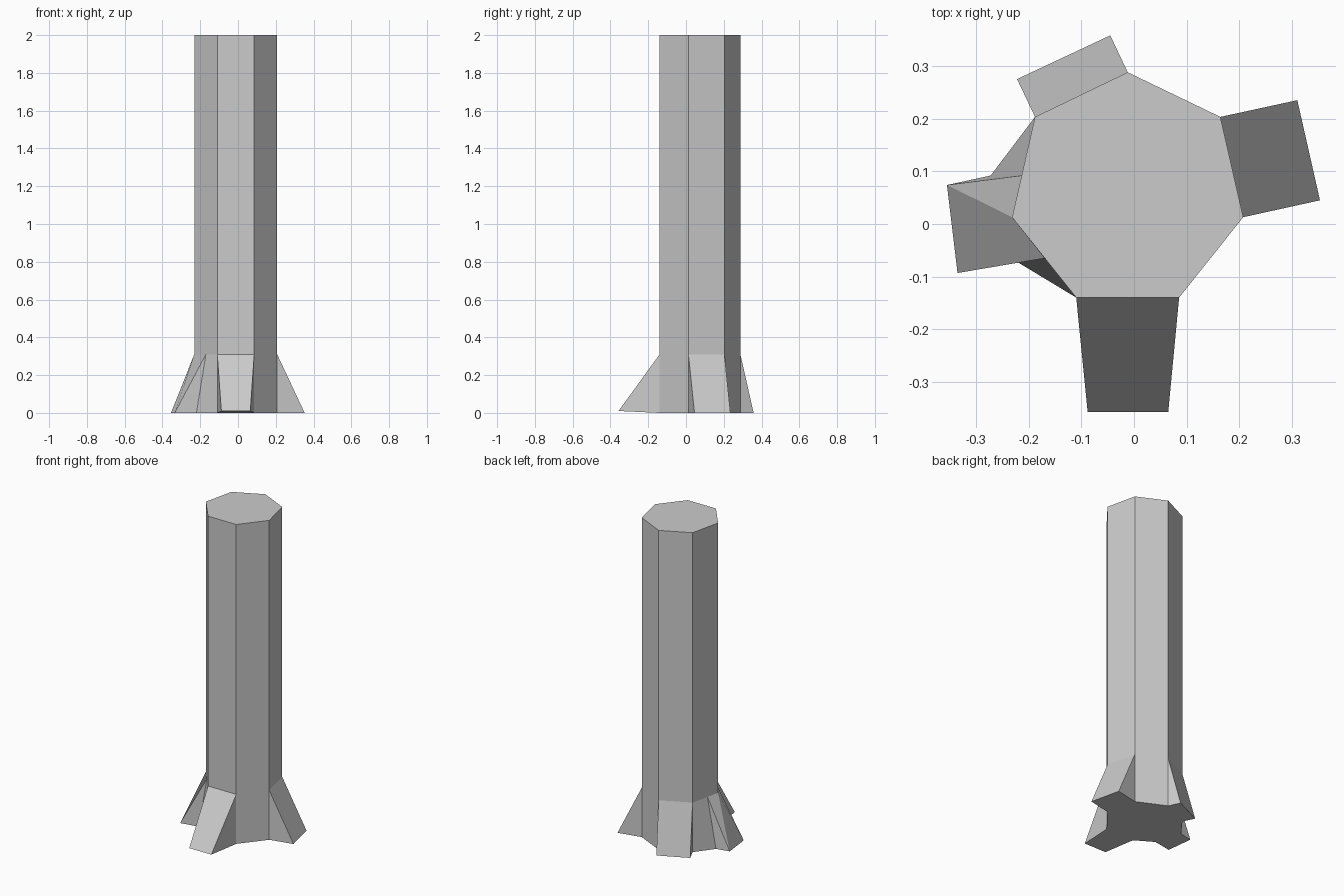
import bpy, bmesh, math

if "Cube" in bpy.data.objects:
    bpy.data.objects.remove(bpy.data.objects["Cube"])

CX, CY, R, N = -0.012, 0.063, 0.225, 7
H_ROOT, H = 0.31, 2.0
bm = bmesh.new()


def vert(x, y, z):
    return bm.verts.new((x, y, z))


def face(*vs):
    return bm.faces.new(vs)


# seven-sided trunk rings: foot, root height and top
def ring(z):
    out = []
    for i in range(N):
        a = -math.pi / 2 + (i - 0.5) * math.tau / N
        out.append(vert(CX + R * math.cos(a), CY + R * math.sin(a), z))
    return out


foot, mid, top = ring(0), ring(H_ROOT), ring(H)
face(*top)

# extra points where the left root wraps round a trunk corner
left_a, left_b = vert(-0.213, 0.092, H_ROOT), vert(-0.17, -0.065, H_ROOT)
extra = {5: [left_a], 6: [left_b]}

# upper trunk walls
for i in range(N):
    j = (i + 1) % N
    face(mid[i], *extra.get(i, []), mid[j], top[j], top[i])

# roots pulled out of single trunk sides: outer edge start, end, height
roots = {
    0: ((-0.088, -0.357), (0.065, -0.357), 0.01),
    2: ((0.353, 0.045), (0.31, 0.235), 0.0),
    4: ((-0.045, 0.358), (-0.222, 0.275), 0.0),
}
outline = []
for i in range(5):
    j = i + 1
    outline.append(foot[i])
    if i in roots:
        p, q, z = roots[i]
        a, b = vert(*p, z), vert(*q, z)
        face(mid[i], a, b, mid[j])
        face(foot[i], a, mid[i])
        face(foot[j], mid[j], b)
        outline += [a, b]
    else:
        face(foot[i], foot[j], mid[j], mid[i])

# left root around the corner
bm.verts.remove(foot[6])
a_foot, b_foot = vert(-0.272, 0.092, 0), vert(-0.22, -0.073, 0)
out_a, out_b = vert(-0.355, 0.074, 0), vert(-0.335, -0.093, 0)
face(foot[5], a_foot, left_a, mid[5])
face(a_foot, out_a, left_a)
face(left_a, out_a, mid[6])
face(mid[6], out_a, out_b, left_b)
face(out_b, b_foot, left_b)
face(b_foot, foot[0], mid[0], left_b)
outline += [foot[5], a_foot, out_a, out_b, b_foot]

# underside
face(*reversed(outline))
bmesh.ops.recalc_face_normals(bm, faces=bm.faces[:])

mesh = bpy.data.meshes.new("trunk_with_roots")
bm.to_mesh(mesh)
bm.free()
obj = bpy.data.objects.new("trunk_with_roots", mesh)
bpy.context.collection.objects.link(obj)
